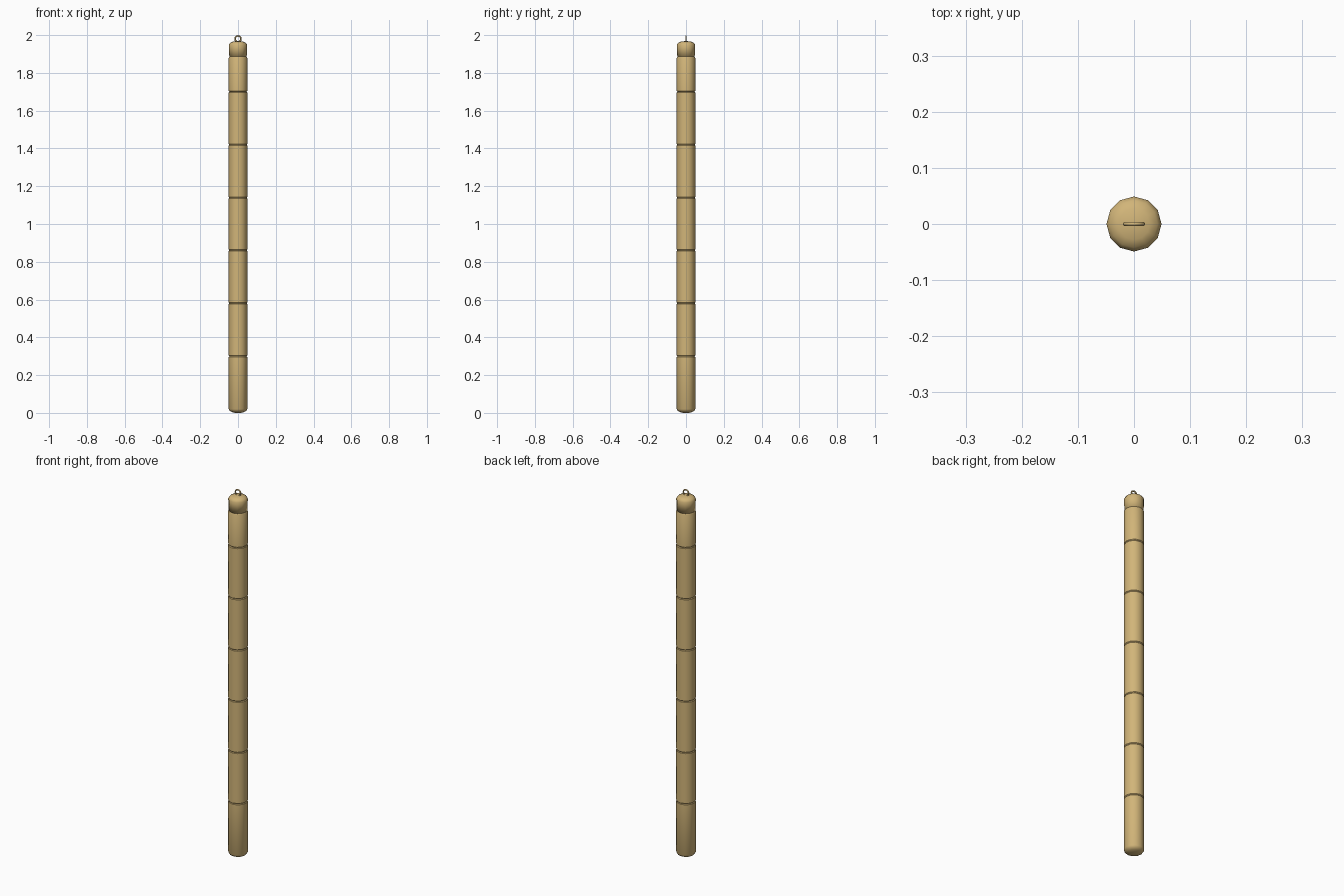
import bpy, bmesh, math

cube = bpy.data.objects.get("Cube")
if cube:
    bpy.data.objects.remove(cube, do_unlink=True)

SIDES = 12
RADIUS = 0.049


def make_material(name, colour):
    mat = bpy.data.materials.new(name)
    mat.use_nodes = True
    mat.diffuse_color = colour
    bsdf = mat.node_tree.nodes["Principled BSDF"]
    bsdf.inputs["Base Color"].default_value = colour
    bsdf.inputs["Roughness"].default_value = 0.6
    return mat


TAN = make_material("tan", (0.64, 0.46, 0.19, 1))


def finish(obj, angle=None):
    obj.data.materials.append(TAN)
    bpy.ops.object.select_all(action="DESELECT")
    obj.select_set(True)
    bpy.context.view_layer.objects.active = obj
    if angle is None:
        bpy.ops.object.shade_smooth()
    else:
        bpy.ops.object.shade_smooth_by_angle(angle=math.radians(angle))


def lathe(name, profile, angle=None):
    """Revolve (radius, z) points around z, closing both ends."""
    bm = bmesh.new()
    rings = []
    for r, z in profile:
        rings.append([bm.verts.new((r * math.cos(a), r * math.sin(a), z))
                      for a in (math.tau * i / SIDES for i in range(SIDES))])
    for low, high in zip(rings, rings[1:]):
        for i in range(SIDES):
            j = (i + 1) % SIDES
            bm.faces.new((low[i], low[j], high[j], high[i]))
    bm.faces.new(rings[0][::-1])
    bm.faces.new(rings[-1])
    mesh = bpy.data.meshes.new(name)
    bm.to_mesh(mesh)
    bm.free()
    obj = bpy.data.objects.new(name, mesh)
    bpy.context.collection.objects.link(obj)
    finish(obj, angle)
    return obj


# Tube: rounded foot, six fine grooves, rounded shoulder
tube = [(0.015, 0), (0.032, 0.004), (0.043, 0.01), (RADIUS, 0.02)]
for k in range(6):
    z = 0.30 + 0.28 * k
    tube += [(RADIUS, z - 0.004), (RADIUS - 0.003, z), (RADIUS, z + 0.004)]
tube += [(RADIUS, 1.88), (RADIUS - 0.003, 1.886)]
lathe("tube", tube, 35)

# Cap: slightly tapered collar under a shallow dome
lathe("cap", [(0.046, 1.884), (RADIUS, 1.948), (0.042, 1.959),
              (0.028, 1.965), (0.008, 1.968)])

# Hanging ring standing upright on the cap
bpy.ops.mesh.primitive_torus_add(
    major_radius=0.016, minor_radius=0.004, major_segments=12,
    minor_segments=6, location=(0, 0, 1.98), rotation=(math.pi / 2, 0, 0))
ring = bpy.context.object
ring.name = "hanging_ring"
finish(ring)
